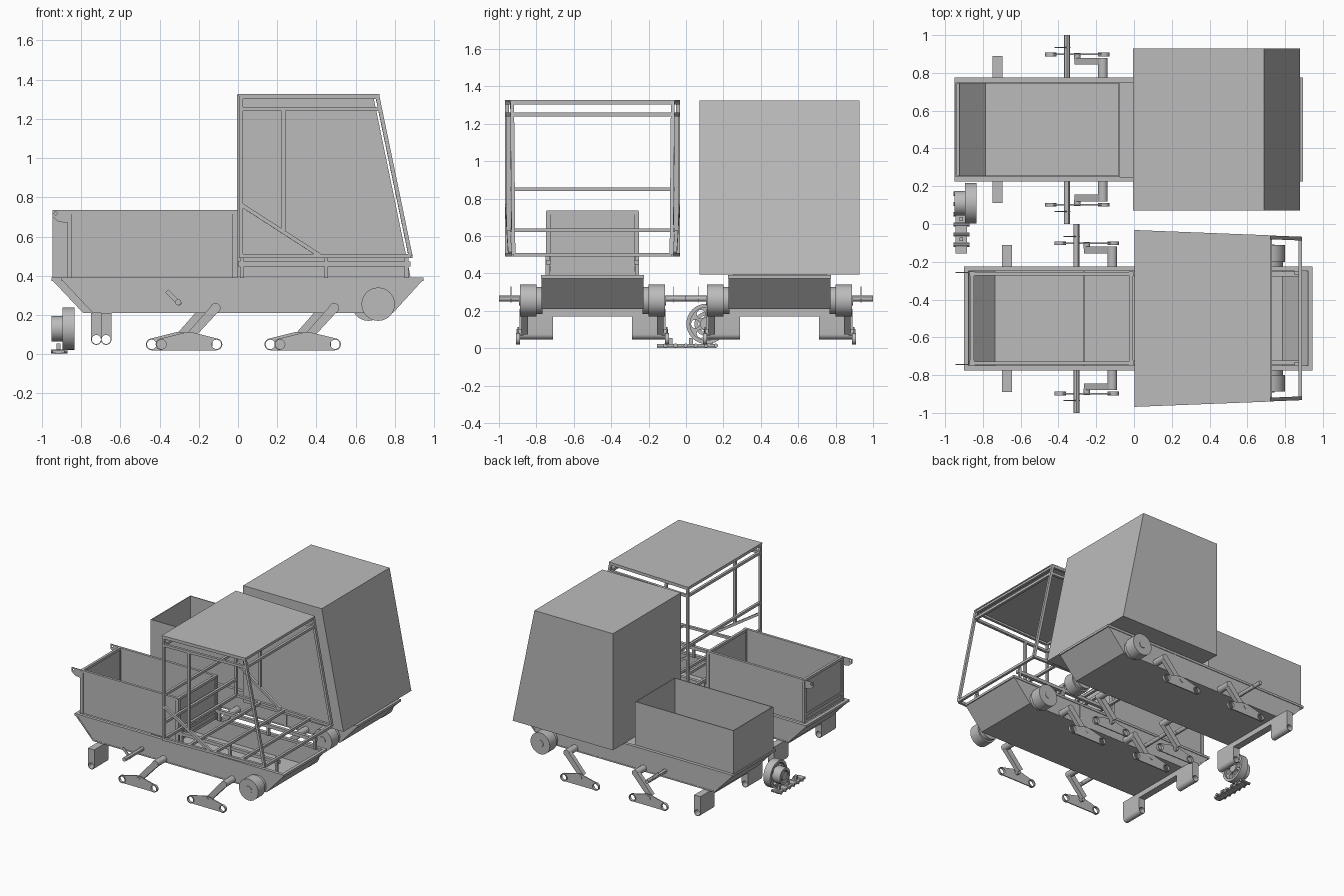
import bpy
from math import sin, cos, pi
from mathutils import Vector, Matrix

if "Cube" in bpy.data.objects:
    bpy.data.objects.remove(bpy.data.objects["Cube"])

GREY = (0.5, 0.5, 0.5, 1)
mat = bpy.data.materials.new("plain grey")
mat.use_nodes = True
mat.diffuse_color = GREY
mat.node_tree.nodes["Principled BSDF"].inputs["Base Color"].default_value = GREY

origin = Vector((0, 0, 0))  # offset of the vehicle being built


def add(name, mesh, matrix):
    mesh.transform(Matrix.Translation(origin) @ matrix)
    mesh.materials.clear()
    mesh.materials.append(mat)
    for p in mesh.polygons:
        p.material_index = 0
        p.use_smooth = False
    obj = bpy.data.objects.new(name, mesh)
    bpy.context.collection.objects.link(obj)
    return obj


def circle(x, z, r, n=24):
    return [(x + r * cos(2 * pi * i / n), z + r * sin(2 * pi * i / n)) for i in range(n)]


def rect(x0, x1, z0, z1):
    return [(x0, z0), (x1, z0), (x1, z1), (x0, z1)]


def slab(name, loops, y0, y1, axis="Y"):
    """Flat outline with optional holes, extruded along Y (or X)."""
    cu = bpy.data.curves.new(name, "CURVE")
    cu.dimensions = "2D"
    cu.fill_mode = "BOTH"
    cu.extrude = abs(y1 - y0) / 2
    for pts in loops:
        sp = cu.splines.new("POLY")
        sp.points.add(len(pts) - 1)
        for p, (u, v) in zip(sp.points, pts):
            p.co = (u, v, 0, 1)
        sp.use_cyclic_u = True
    tmp = bpy.data.objects.new(name, cu)
    bpy.context.collection.objects.link(tmp)
    deps = bpy.context.evaluated_depsgraph_get()
    mesh = bpy.data.meshes.new_from_object(tmp.evaluated_get(deps))
    bpy.data.objects.remove(tmp)
    mid = (y0 + y1) / 2
    if axis == "Y":
        m = Matrix.Translation((0, mid, 0)) @ Matrix.Rotation(pi / 2, 4, "X")
    else:
        m = Matrix.Translation((mid, 0, 0)) @ Matrix(
            ((0, 0, 1, 0), (1, 0, 0, 0), (0, 1, 0, 0), (0, 0, 0, 1)))
    return add(name, mesh, m)


def box(name, x0, x1, y0, y1, z0, z1):
    return slab(name, [rect(x0, x1, z0, z1)], y0, y1)


def beam(name, a, b, w=0.02):
    """Square bar between two points."""
    a, b = Vector(a), Vector(b)
    d = b - a
    n = d.length / 2
    verts = [(x, y, z) for x in (-n, n) for y in (-w / 2, w / 2) for z in (-w / 2, w / 2)]
    faces = [(0, 1, 3, 2), (4, 6, 7, 5), (0, 4, 5, 1), (2, 3, 7, 6), (0, 2, 6, 4), (1, 5, 7, 3)]
    mesh = bpy.data.meshes.new(name)
    mesh.from_pydata(verts, [], faces)
    m = Matrix.Translation((a + b) / 2) @ d.to_track_quat("X", "Z").to_matrix().to_4x4()
    return add(name, mesh, m)


def chassis():
    # open trough: floor with sloped ends, side walls and rim
    out = [(-0.9, 0.38), (-0.74, 0.21), (0.79, 0.21), (0.945, 0.38)]
    inner = [(0.93, 0.38), (0.785, 0.22), (-0.735, 0.22), (-0.885, 0.38)]
    slab("hull_floor", [out + inner], -0.272, 0.272)
    box("rim_rear", -0.9, -0.875, -0.273, 0.273, 0.372, 0.39)
    box("rim_front", 0.92, 0.945, -0.273, 0.273, 0.372, 0.39)
    # rear roller mount
    box("rear_crossbar", -0.7, -0.645, -0.39, 0.39, 0.17, 0.21)
    for s in (-1, 1):
        slab("hull_side", [out], s * 0.262, s * 0.27)
        box("hull_rim", -0.9, 0.945, s * 0.25, s * 0.275, 0.372, 0.39)
        box("hull_rib", 0.3, 0.32, s * 0.268, s * 0.273, 0.21, 0.372)
        arc = [(-0.6725 + 0.0275 * cos(t), 0.075 + 0.0275 * sin(t))
               for t in [pi + i * pi / 12 for i in range(13)]]
        slab("rear_roller_leg", [arc + [(-0.645, 0.2), (-0.7, 0.2)], circle(-0.6725, 0.075, 0.023)],
             s * 0.21, s * 0.39)
        # drive wheel at the front end
        slab("wheel_neck", [circle(0.715, 0.255, 0.073, 32)], s * 0.268, s * 0.302)
        slab("drive_wheel", [circle(0.715, 0.255, 0.085, 32)], s * 0.3, s * 0.388)
        slab("wheel_hub", [circle(0.715, 0.255, 0.028)], s * 0.38, s * 0.392)
        # side step: pipe with a slanted plate
        slab("step_pipe", [circle(-0.305, 0.265, 0.016, 12)], s * 0.265, s * 0.5)
        slab("step_plate", [[(-0.3, 0.245), (-0.285, 0.26), (-0.355, 0.33), (-0.372, 0.315)]],
             s * 0.432, s * 0.437)
        # two swing arms with rocker plates
        for x in (-0.115, 0.49):
            slab("arm_pivot", [circle(x, 0.235, 0.026)], s * 0.265, s * 0.38)
            slab("swing_arm", [[(x + 0.018, 0.22), (x - 0.118, 0.073), (x - 0.15, 0.1), (x - 0.018, 0.25)]],
                 s * 0.345, s * 0.38)
            slab("rocker_pin", [circle(x - 0.135, 0.085, 0.018, 16)], s * 0.37, s * 0.405)
            rear, front = x - 0.275, x + 0.005
            plate = [(rear, 0.02), (front, 0.02), (front + 0.022, 0.03), (front + 0.03, 0.05),
                     (front + 0.012, 0.078), (x - 0.12, 0.112), (x - 0.15, 0.112),
                     (rear - 0.012, 0.078), (rear - 0.03, 0.05), (rear - 0.022, 0.03)]
            slab("rocker_plate", [plate] + [circle(c, 0.05, 0.024) for c in (rear, front)],
                 s * 0.394, s * 0.402)
            for c in (rear, front):
                slab("rocker_ring", [circle(c, 0.05, 0.03), circle(c, 0.05, 0.024)], s * 0.388, s * 0.408)


# ---------- framed vehicle ----------
origin = Vector((0, -0.5, 0))
chassis()
box("hull_bulkhead", -0.27, -0.26, -0.262, 0.262, 0.21, 0.372)

# cargo box
for x in (-0.858, -0.015):
    box("cargo_end_panel", x - 0.004, x + 0.004, -0.235, 0.235, 0.39, 0.72)
    for z in (0.4, 0.45, 0.725):
        beam("cargo_end_rail", (x, -0.24, z), (x, 0.24, z))
for s in (-1, 1):
    box("cargo_side_panel", -0.86, -0.01, s * 0.232, s * 0.24, 0.39, 0.72)
    beam("cargo_top_rail", (-0.87, s * 0.237, 0.725), (0, s * 0.237, 0.725))
    for x in (-0.858, -0.015):
        beam("cargo_post", (x, s * 0.236, 0.39), (x, s * 0.236, 0.73), 0.025)
    slab("hinge_ear", [[(-0.945, 0.735), (-0.945, 0.7), (-0.915, 0.675), (-0.865, 0.67), (-0.865, 0.735)],
                       circle(-0.93, 0.718, 0.008, 12)], s * 0.24, s * 0.246)


# cabin frame, narrowing towards the front
def half_width(x):
    return 0.458 - 0.04 * x


def front_x(z):
    return 0.88 - 0.175 * (z - 0.5) / 0.82


for s in (-1, 1):
    def side(x, z):
        return (x, s * half_width(x), z)

    beam("cabin_rear_post", side(0.015, 0.49), side(0.015, 1.32))
    beam("cabin_front_post", side(0.88, 0.5), side(0.71, 1.32))
    for z in (0.5, 1.25, 1.312):
        beam("cabin_side_rail", side(0.005, z), side(front_x(z), z))
    beam("cabin_mid_post", side(0.232, 0.63), side(0.232, 1.25))
    beam("cabin_brace", side(0.02, 0.76), side(0.415, 0.505))
    beam("floor_rail", (0, s * 0.235, 0.46), (0.88, s * 0.235, 0.46), 0.025)
    for x in (0.02, 0.45, 0.86):
        beam("floor_mount", (x, s * 0.24, 0.38), (x, s * 0.24, 0.5))
for z in (0.5, 0.63, 0.85, 1.25, 1.312):
    beam("cabin_rear_bar", (0.015, -half_width(0), z), (0.015, half_width(0), z))
for z in (0.5, 1.25, 1.312):
    x = front_x(z)
    beam("cabin_front_bar", (x, -half_width(x), z), (x, half_width(x), z))
for x in (0.232, 0.45, 0.68):
    beam("cabin_floor_bar", (x, -half_width(x), 0.5), (x, half_width(x), 0.5))

# tapered roof sheet
mesh = bpy.data.meshes.new("cabin_roof")
mesh.from_pydata([(x, s * w, z) for z in (1.318, 1.326) for x, w in ((0.003, 0.468), (0.722, 0.44)) for s in (-1, 1)],
                 [], [(0, 1, 3, 2), (4, 6, 7, 5), (0, 4, 5, 1), (2, 3, 7, 6), (0, 2, 6, 4), (1, 5, 7, 3)])
add("cabin_roof", mesh, Matrix())

# ---------- closed vehicle ----------
origin = Vector((-0.05, 0.5, 0))
chassis()
slab("closed_cabin", [[(0.045, 0.395), (0.93, 0.395), (0.738, 1.325), (0.045, 1.325)]], -0.428, 0.428)
for s in (-1, 1):
    box("tray_side", -0.895, -0.025, s * 0.243, s * 0.25, 0.385, 0.735)
for x in (-0.895, -0.032):
    box("tray_end", x, x + 0.007, -0.243, 0.243, 0.385, 0.735)
box("floor_hatch", -0.52, -0.205, -0.125, 0.125, 0.218, 0.227)

# ---------- loose spare wheel and track links ----------
origin = Vector((0, 0, 0))
holes = [circle(0.11 + 0.06 * cos(i * pi / 3), 0.13 + 0.06 * sin(i * pi / 3), 0.023, 16) for i in range(6)]
slab("spare_wheel", [circle(0.11, 0.13, 0.105, 32)] + holes, -0.885, -0.85, "X")
slab("spare_tyre", [circle(0.11, 0.13, 0.108, 32), circle(0.11, 0.13, 0.088, 32)], -0.895, -0.835, "X")
slab("spare_hub", [circle(0.11, 0.13, 0.035, 24)], -0.95, -0.84, "X")
slab("spare_flange", [circle(0.11, 0.13, 0.065, 24), circle(0.11, 0.13, 0.045, 24)], -0.95, -0.88, "X")
for i in range(6):
    y = -0.155 + i * 0.054
    box("track_link", -0.945, -0.885, y, y + 0.04, 0.006, 0.022)
    slab("track_pin", [circle(y + 0.045, 0.014, 0.011, 10)], -0.955, -0.87, "X")
    if i % 2:
        box("track_tooth", -0.925, -0.905, y + 0.01, y + 0.03, 0.02, 0.055)
box("track_pad", -0.93, -0.9, -0.155, 0.16, 0, 0.012)

# round parts get smooth sides with sharp edges
bpy.ops.object.select_all(action="DESELECT")
for o in bpy.data.objects:
    if any(k in o.name for k in ("wheel", "pipe", "pivot", "ring", "pin", "tyre", "hub", "flange", "leg")):
        o.select_set(True)
        bpy.context.view_layer.objects.active = o
bpy.ops.object.shade_smooth_by_angle()
